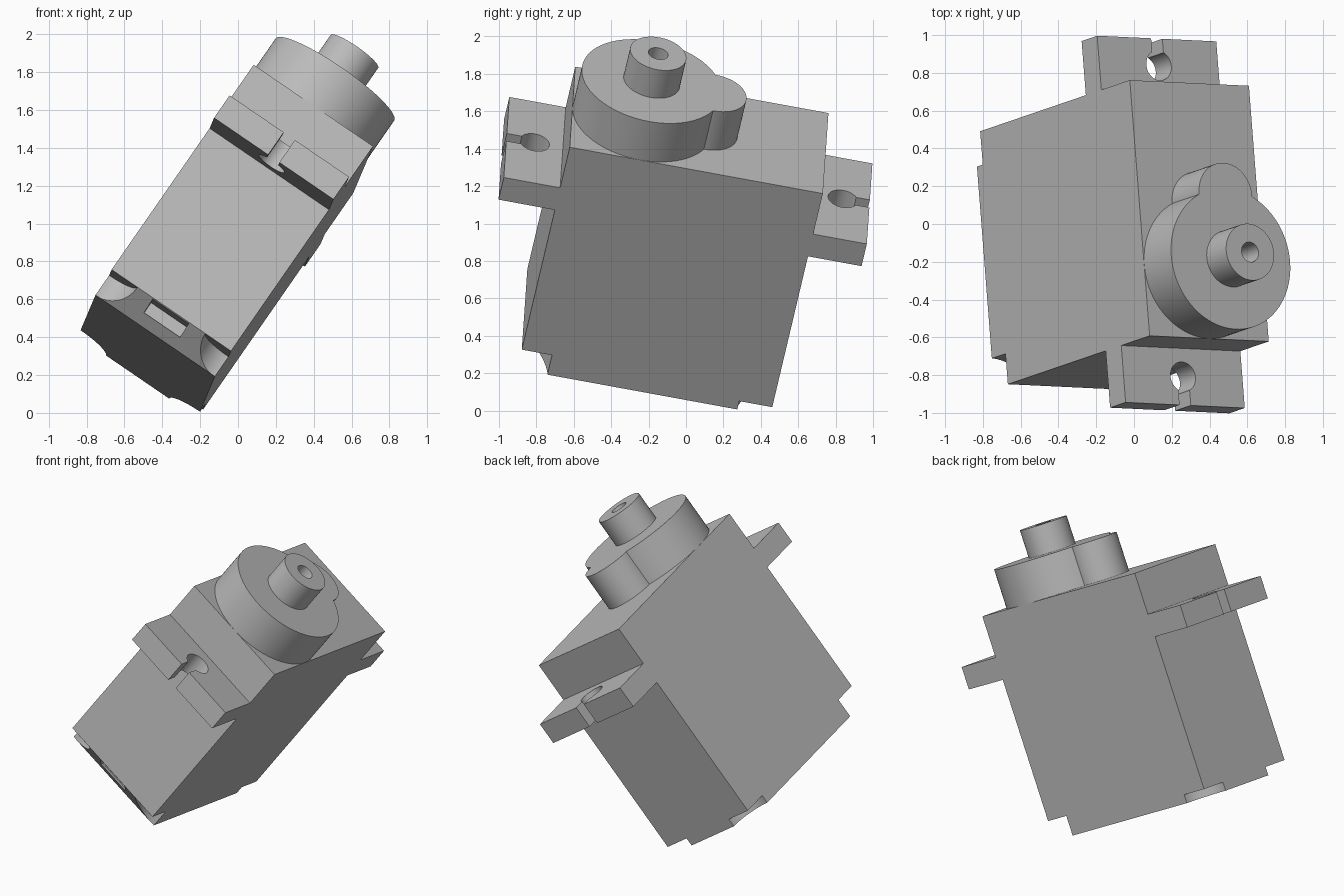
import bpy, bmesh
from mathutils import Matrix, Vector

cube = bpy.data.objects.get("Cube")
if cube:
    bpy.data.objects.remove(cube, do_unlink=True)

grey = bpy.data.materials.new("plain_grey")
grey.use_nodes = True
COLOUR = (0.5, 0.5, 0.5, 1)
grey.diffuse_color = COLOUR
grey.node_tree.nodes["Principled BSDF"].inputs["Base Color"].default_value = COLOUR

# Tilted frame of the motor: width, length and shaft directions
width = Vector((0.825, -0.039, -0.563)).normalized()
length = Vector((-0.08, 0.981, -0.177))
length = (length - width * length.dot(width)).normalized()
shaft_dir = width.cross(length)
TILT = Matrix((width, length, shaft_dir)).transposed().to_4x4()

# Main dimensions in the tilted frame
LEFT, RIGHT = -0.944, -0.18
MID = (LEFT + RIGHT) / 2
FRONT, BACK = -0.917, 0.463
BOTTOM, TOP = -0.055, 1.416


def add_object(name, bm):
    bmesh.ops.recalc_face_normals(bm, faces=bm.faces)
    mesh = bpy.data.meshes.new(name)
    bm.to_mesh(mesh)
    bm.free()
    mesh.materials.append(grey)
    ob = bpy.data.objects.new(name, mesh)
    bpy.context.collection.objects.link(ob)
    ob.matrix_world = TILT
    return ob


def prism(name, profile, x0, x1):
    """Extrude a (y, z) profile across the width."""
    bm = bmesh.new()
    face = bm.faces.new([bm.verts.new((x0, y, z)) for y, z in profile])
    new = bmesh.ops.extrude_face_region(bm, geom=[face])["geom"]
    verts = [v for v in new if isinstance(v, bmesh.types.BMVert)]
    bmesh.ops.translate(bm, verts=verts, vec=(x1 - x0, 0, 0))
    return add_object(name, bm)


def box(name, x0, x1, y0, y1, z0, z1):
    return prism(name, [(y0, z0), (y1, z0), (y1, z1), (y0, z1)], x0, x1)


def cylinder(name, x, y, radius, z0, z1, sides=64):
    bm = bmesh.new()
    bmesh.ops.create_cone(bm, cap_ends=True, segments=sides, radius1=radius,
                          radius2=radius, depth=z1 - z0,
                          matrix=Matrix.Translation((x, y, (z0 + z1) / 2)))
    return add_object(name, bm)


def combine(ob, others, operation):
    """Apply boolean operations and remove the helper objects."""
    for other in others:
        mod = ob.modifiers.new("bool", "BOOLEAN")
        mod.operation = operation
        mod.solver = "EXACT"
        mod.object = other
    bpy.context.view_layer.update()
    graph = bpy.context.evaluated_depsgraph_get()
    mesh = bpy.data.meshes.new_from_object(ob.evaluated_get(graph))
    ob.modifiers.clear()
    ob.data = mesh
    for other in others:
        bpy.data.objects.remove(other, do_unlink=True)


def smooth(ob):
    bpy.ops.object.select_all(action="DESELECT")
    ob.select_set(True)
    bpy.context.view_layer.objects.active = ob
    bpy.ops.object.shade_smooth_by_angle(angle=0.6)


# Case with a chamfered lower front edge
case = prism("case", [(FRONT, 0.075), (-0.755, BOTTOM), (BACK, BOTTOM),
                      (BACK, TOP), (FRONT, TOP)], LEFT, RIGHT)
# Screw recesses at the bottom corners and the cable opening
cutters = [box("cable_cutter", MID - 0.115, MID + 0.115, -1, -0.8, 0.0, 0.07)]
for x in (LEFT, RIGHT):
    cutters.append(cylinder("front_recess_cutter", x, FRONT, 0.165, -0.2, 0.074))
    cutters.append(cylinder("back_recess_cutter", x, BACK, 0.18, -0.2, 0.0))
combine(case, cutters, "DIFFERENCE")
smooth(case)

# Mounting tabs with keyhole slots
for name, inner, outer in (("front_tab", FRONT, -1.224), ("back_tab", BACK, 0.755)):
    y0, y1 = sorted((inner, outer))
    tab = box(name, LEFT, RIGHT, y0, y1, 1.0, 1.147)
    hole_y = (inner + outer) / 2
    end = outer + (0.1 if outer > inner else -0.1)
    s0, s1 = sorted((hole_y, end))
    combine(tab, [cylinder("hole_cutter", MID, hole_y, 0.08, 0.9, 1.3),
                  box("slot_cutter", MID - 0.036, MID + 0.036, s0, s1, 0.9, 1.3)],
            "DIFFERENCE")
    smooth(tab)

# Round gear housing with its smaller lobe
SHAFT_Y = -0.535
housing = cylinder("gear_housing", MID, SHAFT_Y, 0.381, TOP, 1.671, 96)
combine(housing, [cylinder("lobe", MID, -0.188, 0.17, TOP, 1.671)], "UNION")
smooth(housing)

# Output shaft with a screw hole
shaft = cylinder("output_shaft", MID, SHAFT_Y, 0.153, 1.671, 1.855)
combine(shaft, [cylinder("screw_cutter", MID, SHAFT_Y, 0.054, 1.7, 2.0, 32)], "DIFFERENCE")
smooth(shaft)
